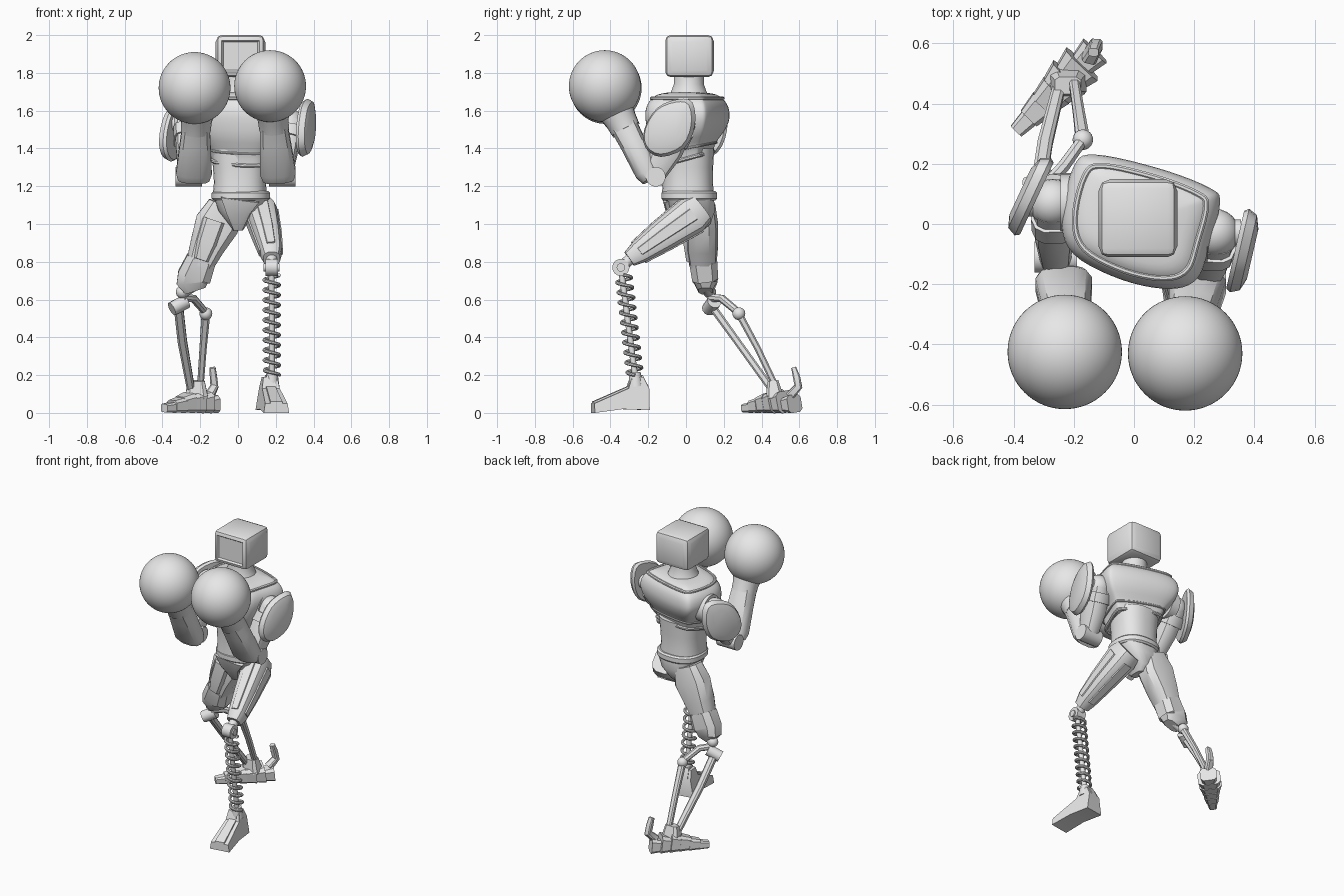
import bpy, bmesh, math
from mathutils import Vector, Matrix

cube = bpy.data.objects.get("Cube")
if cube:
    bpy.data.objects.remove(cube)

grey = bpy.data.materials.new("plain_grey")
grey.use_nodes = True
grey.diffuse_color = (0.8, 0.8, 0.8, 1)
grey.node_tree.nodes["Principled BSDF"].inputs["Base Color"].default_value = (0.8, 0.8, 0.8, 1)
parts = []


def finish(name, bm):
    bmesh.ops.recalc_face_normals(bm, faces=bm.faces[:])
    mesh = bpy.data.meshes.new(name)
    bm.to_mesh(mesh)
    bm.free()
    mesh.materials.append(grey)
    ob = bpy.data.objects.new(name, mesh)
    bpy.context.collection.objects.link(ob)
    parts.append(ob)
    return ob


def loft(name, rings):
    """Skin a list of point rings and cap both ends."""
    bm = bmesh.new()
    rows = [[bm.verts.new(p) for p in r] for r in rings]
    n = len(rows[0])
    for lo, hi in zip(rows, rows[1:]):
        for i in range(n):
            bm.faces.new((lo[i], lo[(i + 1) % n], hi[(i + 1) % n], hi[i]))
    bm.faces.new(rows[0])
    bm.faces.new(rows[-1])
    return finish(name, bm)


def ring(c, u, v, a, b, n, p=2):
    """Superellipse ring around c in the plane of u and v."""
    pts = []
    for i in range(n):
        t = 2 * math.pi * (i + 0.5) / n
        x, y = math.cos(t), math.sin(t)
        pts.append(c + u * a * math.copysign(abs(x) ** (2 / p), x)
                   + v * b * math.copysign(abs(y) ** (2 / p), y))
    return pts


def limb(name, secs, n=16, p=2, side=(1, 0, 0)):
    """Skin sections (point, half width, half depth) along a path."""
    pts = [Vector(s[0]) for s in secs]
    rings = []
    for i, (_, a, b) in enumerate(secs):
        t = (pts[min(i + 1, len(pts) - 1)] - pts[max(i - 1, 0)]).normalized()
        u = Vector(side)
        u = (u - t * u.dot(t)).normalized()
        rings.append(ring(pts[i], u, t.cross(u), a, b, n, p))
    return loft(name, rings)


def rod(name, a, b, r, r2=None, n=16, side=(1, 0, 0)):
    return limb(name, [(a, r, r), (b, r2 or r, r2 or r)], n, side=side)


def pin(name, c, r, half):
    """Cylinder lying along x."""
    x, y, z = c
    return rod(name, (x - half, y, z), (x + half, y, z), r, n=24, side=(0, 0, 1))


def ball(name, c, r, seg=24):
    bm = bmesh.new()
    bmesh.ops.create_uvsphere(bm, u_segments=seg, v_segments=seg // 2, radius=r,
                              matrix=Matrix.Translation(c))
    return finish(name, bm)


def spline(pts, k, closed=False):
    """Catmull-Rom smoothing of a list of points."""
    pts = [Vector(p) for p in pts]
    n = len(pts)
    get = (lambda i: pts[i % n]) if closed else (lambda i: pts[max(0, min(n - 1, i))])
    out = []
    for i in range(n if closed else n - 1):
        a, b, c, d = (get(i + j) for j in (-1, 0, 1, 2))
        for s in range(k):
            t = s / k
            out.append(0.5 * (2 * b + (c - a) * t + (2 * a - 5 * b + 4 * c - d) * t * t
                              + (3 * b - a - 3 * c + d) * t ** 3))
    return out if closed else out + [pts[-1]]


def trim(name, pts, r):
    return limb(name, [(p, r, r) for p in pts + pts[:2]], 8, side=(0, 0, 1))


# Head with recessed screen and raised side panels
bm = bmesh.new()
bmesh.ops.create_cube(bm, size=1, matrix=Matrix.Translation((0.013, 0.018, 1.889))
                      @ Matrix.Diagonal((0.255, 0.255, 0.222, 1)))
bmesh.ops.bevel(bm, geom=bm.edges[:], offset=0.028, segments=2, profile=0.5, affect='EDGES')
bm.faces.ensure_lookup_table()
walls = [f for f in bm.faces if f.calc_area() > 0.02 and abs(f.normal.z) < 0.5]
for f in walls:
    depth = -0.012 if f.normal.y < -0.5 else 0.004
    bmesh.ops.inset_individual(bm, faces=[f], thickness=0.012, depth=depth)
finish("head", bm)
limb("neck", [((0.01, 0.015, z), r, r) for z, r in ((1.64, 0.12), (1.7, 0.095), (1.74, 0.08), (1.79, 0.08))], 24)

# Chest shell: one plan outline scaled through the height
plan = spline([(-0.24, 0.02), (-0.2, -0.1), (-0.04, -0.185), (0.12, -0.215), (0.21, -0.18), (0.25, -0.07),
               (0.285, 0.07), (0.25, 0.12), (0.08, 0.185), (-0.13, 0.23), (-0.2, 0.19)], 5, True)


def chest_ring(z, s, tilt=0.0):
    return [Vector((0.015 + (p.x - 0.015) * s, p.y * (s + 0.04 * (1 - s)), z + tilt * p.y * s)) for p in plan]


levels = spline([(1.34, 0.60, 0.28), (1.40, 0.68, 0.2), (1.48, 0.9, 0.1), (1.56, 1, 0), (1.62, 0.97, 0),
                 (1.66, 0.85, 0), (1.685, 0.68, 0), (1.695, 0.45, 0)], 3)
loft("chest", [chest_ring(*l) for l in levels])
trim("collar_trim", chest_ring(1.665, 0.83), 0.011)
trim("chest_hem", chest_ring(1.345, 0.615, 0.28), 0.011)
trim("chest_seam", chest_ring(1.40, 0.69, 0.2), 0.007)

# Waist, belt and pelvis
X, Y = Vector((1, 0, 0)), Vector((0, 1, 0))


def body(name, secs, p=2.4, n=32):
    return loft(name, [ring(Vector((x, y, z)), X, Y, a, b, n, p) for x, y, z, a, b in secs])


body("waist", [(0.01, 0.01, 1.14, 0.145, 0.14), (0.01, 0.01, 1.22, 0.138, 0.133), (0.01, 0.01, 1.3, 0.143, 0.134),
               (0.01, 0.01, 1.4, 0.155, 0.14)])
body("belt", [(0.015, 0.017, 1.125, 0.145, 0.138), (0.015, 0.017, 1.135, 0.155, 0.148),
              (0.015, 0.017, 1.165, 0.155, 0.148), (0.015, 0.017, 1.175, 0.145, 0.138)])
body("pelvis", [(0.015, 0.02, 1.13, 0.14, 0.13), (0.01, 0.03, 1.07, 0.115, 0.125), (0, 0.04, 1.0, 0.05, 0.09),
                (0, 0.04, 0.965, 0.025, 0.05)], 3, 16)
limb("groin_plate", [((0.01, -0.105, 1.13), 0.105, 0.02), ((0, -0.085, 1.06), 0.065, 0.02),
                     ((0, -0.03, 0.975), 0.025, 0.02)], 8, 4)

# Arms: shoulder joint, upper arm, shield, forearm and round glove
shield = spline([(0.05, 0.155), (0.13, 0.14), (0.145, 0.02), (0.09, -0.1), (-0.04, -0.15), (-0.125, -0.1),
                 (-0.13, 0.0), (-0.06, 0.11)], 3, True)
arms = {
    "left": dict(s=1, sh=(0.27, -0.03, 1.53), el=(0.235, -0.17, 1.25), pad=(0.335, -0.09, 1.505), yaw=-13,
                 wr=(0.185, -0.355, 1.57), fore=(0.215, -0.185, 1.235), glove=(0.17, -0.43, 1.73)),
    "right": dict(s=-1, sh=(-0.27, 0.07, 1.53), el=(-0.26, -0.12, 1.25), pad=(-0.325, 0.08, 1.48), yaw=-25,
                  wr=(-0.22, -0.35, 1.56), fore=(-0.235, -0.18, 1.235), glove=(-0.23, -0.425, 1.72)),
}
for side, a in arms.items():
    s, sh, el = a["s"], Vector(a["sh"]), Vector(a["el"])
    out = Vector((s * 0.04, 0, 0))
    ball(side + "_shoulder_ball", sh, 0.08)
    pin(side + "_shoulder_ring", sh - out * 1.4, 0.095, 0.03)
    pin(side + "_shoulder_cap", sh + out, 0.045, 0.045)
    limb(side + "_upper_arm", [(sh, 0.065, 0.08), (sh.lerp(el, 0.5), 0.065, 0.085), (el, 0.05, 0.055)], 12, 3)
    limb(side + "_arm_band", [(sh.lerp(el, t), 0.075, 0.092) for t in (0.12, 0.32)], 12, 3)
    pin(side + "_elbow", el + Vector((0, 0.01, 0)), 0.052, 0.07)
    pad = loft(side + "_arm_shield", [[Vector((s * x, p.x * k, p.y * k)) for p in shield]
                                      for x, k in ((0, 0.93), (0.015, 1), (0.045, 0.9), (0.06, 0.6))])
    pad.location = a["pad"]
    pad.rotation_euler = (0, 0, math.radians(a["yaw"]))
    # Forearm tapers up into the cuff
    f, w = Vector(a["fore"]), Vector(a["wr"])
    limb(side + "_forearm", [(f, 0.085, 0.05), (f.lerp(w, 0.12), 0.097, 0.068), (f.lerp(w, 0.6), 0.083, 0.07),
                             (f.lerp(w, 0.85), 0.075, 0.075)], 12, 2.6)
    limb(side + "_glove_cuff", [(f.lerp(w, 0.8), 0.079, 0.079), (f.lerp(w, 0.95), 0.082, 0.084),
                                (w + (w - f) * 0.15, 0.1, 0.1)], 24)
    ball(side + "_glove", a["glove"], 0.19, 64)

# Left leg: thigh with raised panels
thigh = [((0.11, 0.075, 1.08), 0.075, 0.085), ((0.125, 0.03, 1.045), 0.085, 0.103),
         ((0.155, -0.13, 0.935), 0.072, 0.083), ((0.175, -0.25, 0.85), 0.058, 0.062),
         ((0.178, -0.3, 0.815), 0.045, 0.045)]
limb("left_thigh", thigh, 12, 3)
limb("left_thigh_side_panel", [(c, a + 0.008, b * 0.45) for c, a, b in thigh[1:4]], 8, 5)
limb("left_thigh_top_panel", [(c, a * 0.5, b + 0.008) for c, a, b in thigh[1:4]], 8, 5)
knee, ankle = Vector((0.178, -0.345, 0.77)), Vector((0.18, -0.27, 0.2))
pin("left_knee", knee, 0.045, 0.033)
pin("left_knee_bolt", knee, 0.022, 0.042)
rod("left_knee_link", (0.178, -0.29, 0.82), knee, 0.03)

# Left shin: rod and coil spring
top = Vector((0.178, -0.33, 0.73))
rod("left_shin_rod", knee, ankle, 0.016)
coils, steps = 10, 18
limb("left_shin_spring", [(top.lerp(ankle, i / (coils * steps)) + Vector((
    0.04 * math.cos(2 * math.pi * i / steps), 0.04 * math.sin(2 * math.pi * i / steps), 0)), 0.0095, 0.0095)
    for i in range(coils * steps + 1)], 8, side=(0, 0, 1))
rod("left_ankle", (0.18, -0.265, 0.14), (0.18, -0.27, 0.215), 0.04, 0.03)

# Left foot: wedge profile narrowing with height
outline = [(-0.15, 0), (-0.15, 0.05), (0.035, 0.13), (0.055, 0.19), (0.115, 0.19), (0.145, 0.13), (0.145, 0.015),
           (0, 0.02)]


def wedge(name, half, grow):
    return loft(name, [[Vector((s * half * (1 - 2.4 * z), y, z + grow)) for y, z in outline] for s in (-1, 1)])


for name, half, grow in (("left_foot", 0.068, 0), ("left_foot_top_plate", 0.036, 0.01)):
    foot = wedge(name, half, grow)
    foot.location = (0.18, -0.345, 0)
    foot.rotation_euler = (0, 0, math.radians(9))

# Right leg: thigh and knee cuff
limb("right_thigh", [((-0.07, 0.08, 1.1), 0.09, 0.075), ((-0.11, 0.085, 1.0), 0.122, 0.085),
                     ((-0.165, 0.085, 0.88), 0.095, 0.085), ((-0.205, 0.09, 0.78), 0.075, 0.072)], 10, 2.8)
limb("right_knee_cuff", [((-0.195, 0.09, 0.81), 0.083, 0.078), ((-0.232, 0.1, 0.72), 0.094, 0.073),
                         ((-0.24, 0.105, 0.69), 0.09, 0.065), ((-0.225, 0.105, 0.645), 0.058, 0.04)], 8, 3)
limb("right_thigh_front_panel", [((-0.125, 0.06, 1.02), 0.06, 0.075), ((-0.165, 0.06, 0.9), 0.055, 0.075),
                                 ((-0.195, 0.06, 0.81), 0.04, 0.06)], 8, 5)

# Right shin: twin rods carried by a cranked link
ball("right_knee_ball", (-0.295, 0.125, 0.64), 0.034)
rod("right_knee_stub", (-0.24, 0.11, 0.67), (-0.295, 0.125, 0.635), 0.03)
limb("right_shin_link", [((-0.295, 0.125, 0.61), 0.022, 0.022), ((-0.235, 0.19, 0.605), 0.022, 0.022),
                         ((-0.17, 0.28, 0.53), 0.02, 0.02)], 8, side=(0, 0, 1))
rod("right_shin_yoke", (-0.35, 0.12, 0.55), (-0.275, 0.15, 0.59), 0.038, n=12, side=(0, 0, 1))
ball("right_link_joint", (-0.17, 0.28, 0.525), 0.034)
limb("right_outer_rod", [((-0.315, 0.14, 0.56), 0.026, 0.022), ((-0.295, 0.27, 0.38), 0.026, 0.02),
                         ((-0.25, 0.45, 0.13), 0.022, 0.02)], 8, 3)
limb("right_inner_rod", [((-0.17, 0.28, 0.525), 0.024, 0.02), ((-0.185, 0.38, 0.34), 0.02, 0.018),
                         ((-0.2, 0.48, 0.13), 0.018, 0.018)], 8, 3)

# Right foot: overlapping plates from heel to toe
heel, toe = Vector((-0.13, 0.575, 0)), Vector((-0.385, 0.315, 0))
shape = [(0.055, 0.10), (0.075, 0.12), (0.075, 0.125), (0.06, 0.11), (0.05, 0.085), (0.034, 0.06)]
for i, (w, h) in enumerate(shape):
    a, b = (heel.lerp(toe, (i + d) / len(shape)) for d in (0, 1.15))
    limb("right_foot_plate_%d" % (i + 1), [(a + Vector((0, 0, h / 2)), w, h / 2),
                                           (b + Vector((0, 0, h * 0.42)), w * 0.75, h * 0.38)], 8, 4)
limb("right_ankle", [((-0.22, 0.47, 0.08), 0.065, 0.05), ((-0.22, 0.46, 0.17), 0.045, 0.03)], 8, 4)
limb("right_heel_spur", [((-0.15, 0.55, 0.09), 0.025, 0.025), ((-0.125, 0.595, 0.14), 0.022, 0.022),
                         ((-0.13, 0.585, 0.19), 0.02, 0.02), ((-0.135, 0.57, 0.24), 0.017, 0.014)], 8, 4)

# Smooth round parts, keep hard edges
bpy.ops.object.select_all(action='DESELECT')
for ob in parts:
    ob.select_set(True)
bpy.context.view_layer.objects.active = parts[0]
bpy.ops.object.shade_smooth_by_angle(angle=math.radians(35))
